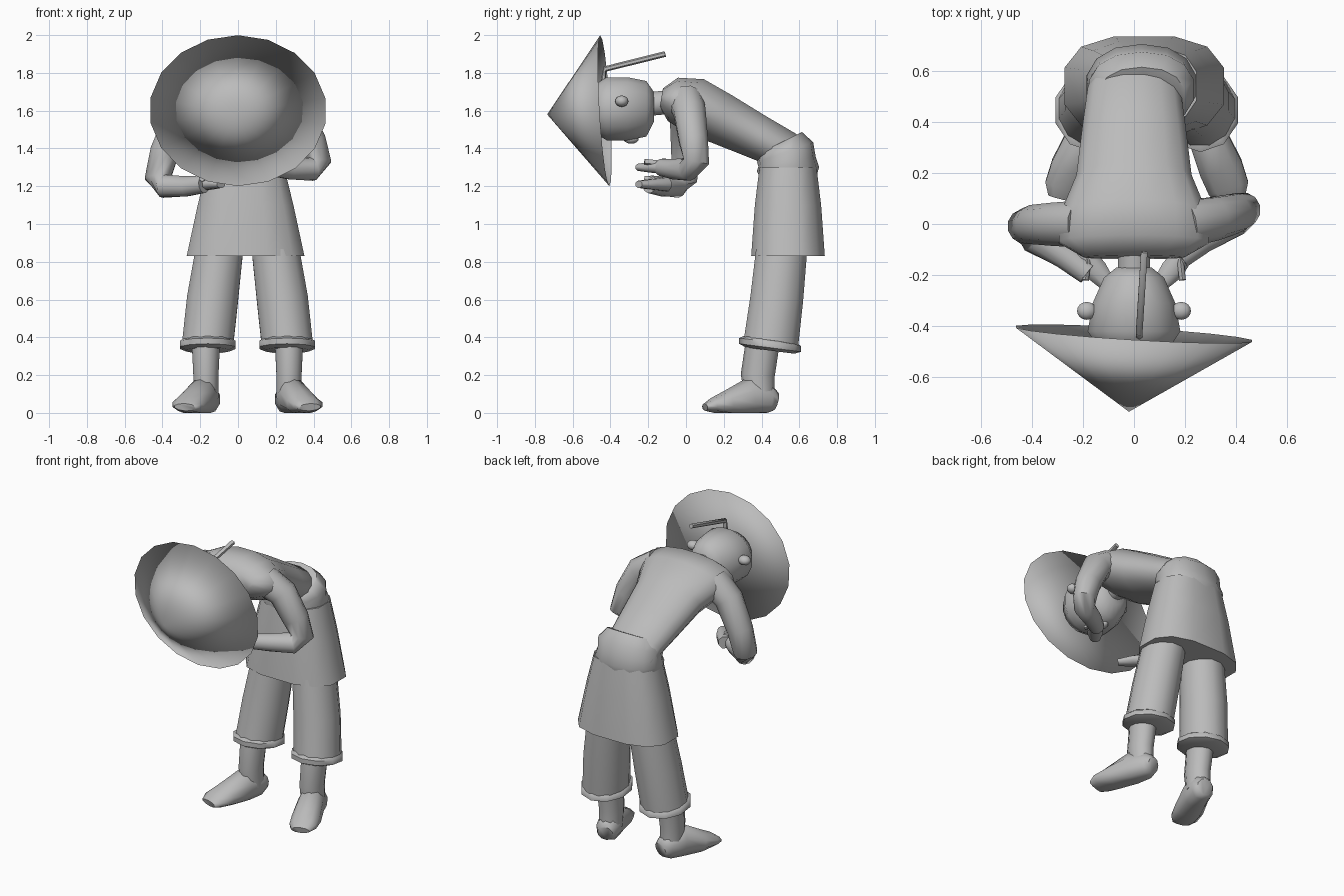
import bpy, bmesh, math
from mathutils import Vector

cube = bpy.data.objects.get("Cube")
if cube:
    bpy.data.objects.remove(cube)

shade = (.5, .5, .5, 1)
grey = bpy.data.materials.new("plain grey")
grey.use_nodes = True
grey.diffuse_color = shade
grey.node_tree.nodes["Principled BSDF"].inputs["Base Color"].default_value = shade

ACROSS, DEPTH, UPRIGHT = Vector((1, 0, 0)), Vector((0, 1, 0)), Vector((0, 0, 1))


def finish(bm, name, keep_edges=True):
    """Turn a bmesh into a named, smooth shaded object."""
    bmesh.ops.remove_doubles(bm, verts=bm.verts, dist=.0001)
    bmesh.ops.recalc_face_normals(bm, faces=bm.faces)
    mesh = bpy.data.meshes.new(name)
    bm.to_mesh(mesh)
    bm.free()
    mesh.materials.append(grey)
    part = bpy.data.objects.new(name, mesh)
    bpy.context.collection.objects.link(part)
    bpy.ops.object.select_all(action="DESELECT")
    part.select_set(True)
    bpy.context.view_layer.objects.active = part
    if keep_edges:
        bpy.ops.object.shade_smooth_by_angle(angle=math.radians(60))
    else:
        bpy.ops.object.shade_smooth()


def squash(value, power):
    return math.copysign(abs(value) ** power, value)


def loft(name, rings, sides=12, across=ACROSS, axis=None, keep_edges=True, power=1):
    """Skin rings (x, y, z, half width, half height) along a path; a low power squares them."""
    bm = bmesh.new()
    centres = [Vector(ring[:3]) for ring in rings]
    last = len(rings) - 1
    loops = []
    for i, (centre, ring) in enumerate(zip(centres, rings)):
        along = axis or centres[min(i + 1, last)] - centres[max(i - 1, 0)]
        along = along.normalized()
        side = (across - along * along.dot(across)).normalized()
        up = along.cross(side)
        loop = []
        for k in range(sides):
            turn = math.tau * (k + .5) / sides
            point = (centre + side * ring[3] * squash(math.cos(turn), power)
                     + up * ring[4] * squash(math.sin(turn), power))
            point.z = max(point.z, 0)
            loop.append(bm.verts.new(point))
        loops.append(loop)
    for a, b in zip(loops, loops[1:]):
        for k in range(sides):
            n = (k + 1) % sides
            bm.faces.new((a[k], a[n], b[n], b[k]))
    bm.faces.new(loops[0])
    bm.faces.new(loops[-1])
    finish(bm, name, keep_edges)


def rod(name, path, radius, sides=8):
    """Round rod of constant thickness."""
    loft(name, [(*point, radius, radius) for point in path], sides)


def ball(name, centre, radii):
    """Ellipsoid with its poles front and back."""
    bm = bmesh.new()
    bmesh.ops.create_uvsphere(bm, u_segments=10, v_segments=8, radius=1)
    for v in bm.verts:
        x, y, z = v.co
        v.co = Vector(centre) + Vector((x * radii[0], z * radii[1], y * radii[2]))
    finish(bm, name)


# Conical hat tipped forward, with a shallower inside
loft("hat", [(-.02, -.735, 1.58, 0, 0), (0, -.43, 1.6, .47, .4), (0, -.58, 1.6, 0, 0)],
     sides=18, axis=DEPTH + ACROSS * .06 + UPRIGHT * .06, keep_edges=False)

# Head facing down, given as y, z, half width, half height, with neck and pigtail
skull = [(-.17, 1.62, .07, .08), (-.21, 1.61, .12, .15), (-.31, 1.61, .165, .17),
         (-.42, 1.61, .185, .17), (-.5, 1.61, .13, .12)]
loft("head", [(0, *row) for row in skull], sides=16, axis=DEPTH)
ball("nose", (0, -.29, 1.45), (.03, .04, .025))
rod("neck", [(0, -.25, 1.63), (0, -.04, 1.65)], .065, sides=12)
rod("pigtail", [(.02, -.44, 1.74), (.02, -.43, 1.82), (.04, -.11, 1.9)], .015, sides=6)

# Torso bent forward from the hips, given like the head
spine = [(-.13, 1.67, .2, .05), (-.07, 1.66, .3, .12), (.04, 1.63, .29, .15), (.18, 1.56, .23, .14),
         (.38, 1.46, .205, .12), (.52, 1.39, .185, .11), (.6, 1.3, .16, .08)]
loft("torso", [(0, *row) for row in spine], sides=16)

# Tunic skirt, flaring downward, and the folded sash curling over its waist
loft("skirt", [(.04, .54, .83, .32, .2), (.04, .54, 1.1, .26, .18), (.04, .54, 1.3, .21, .155)],
     sides=12, axis=UPRIGHT, power=.75)
folds = [(.54, 1.25, .2), (.54, 1.29, .22), (.535, 1.33, .205), (.525, 1.38, .21), (.5, 1.43, .17)]
loft("sash", [(.03, y, z, w, w * .75) for y, z, w in folds], sides=14, power=.9)

MIDDLE = .05
for s, side, drop in ((1, "left", 0), (-1, "right", .09)):
    def outward(rows):
        return [(MIDDLE + s * out, *rest) for out, *rest in rows]

    # Trouser leg, rolled cuff, ankle and splayed foot
    loft(side + "_trouser", outward([(.15, .505, .85, .13, .14), (.185, .48, .6, .14, .145),
                                     (.21, .45, .37, .14, .15)]))
    hem = [(.39, .13), (.375, .155), (.345, .155), (.33, .12)]
    loft(side + "_cuff", outward([(.21, .445, z, w, w + .01) for z, w in hem]),
         sides=10, axis=UPRIGHT + DEPTH * .13)
    loft(side + "_ankle", outward([(.22, .41, .4, .08, .09), (.22, .38, .2, .07, .09),
                                   (.22, .39, .08, .07, .08)]), sides=10)
    loft(side + "_foot", outward([(.2, .475, .06, .05, .05), (.21, .44, .07, .07, .08),
                                  (.24, .34, .08, .08, .11), (.29, .22, .05, .09, .07),
                                  (.32, .14, .04, .085, .04), (.33, .1, .03, .06, .02)]), sides=10)

    # Arm bent at the elbow, narrowing toward the wrist
    arm = [(.2, 0, 1.65), (.31, .02, 1.59), (.39, .04, 1.44), (.425, .055, 1.33),
           (.39, .01, 1.29), (.27, -.06, 1.29), (.18, -.13, 1.3)]
    rings = []
    for i, (x, y, z) in enumerate(arm):
        radius = .095 - .008 * i
        fall = drop * min(i / 3, 1)
        rings.append((s * x, y - fall * .7, z - fall, radius, radius))
    loft(side + "_arm", rings, across=DEPTH)

    # Hand under the chest, with thumb, and an ear
    z = 1.3 - drop
    loft(side + "_hand", [(s * .21, -.1, z, .04, .04), (s * .15, -.18, z, .05, .03),
                          (s * .09, -.25, z, .03, .02)], sides=8)
    rod(side + "_thumb", [(s * .18, -.13, z + .02), (s * .19, -.22, z + .03)], .015, sides=6)
    ball(side + "_ear", (s * .185, -.34, 1.65), (.04, .035, .03))
